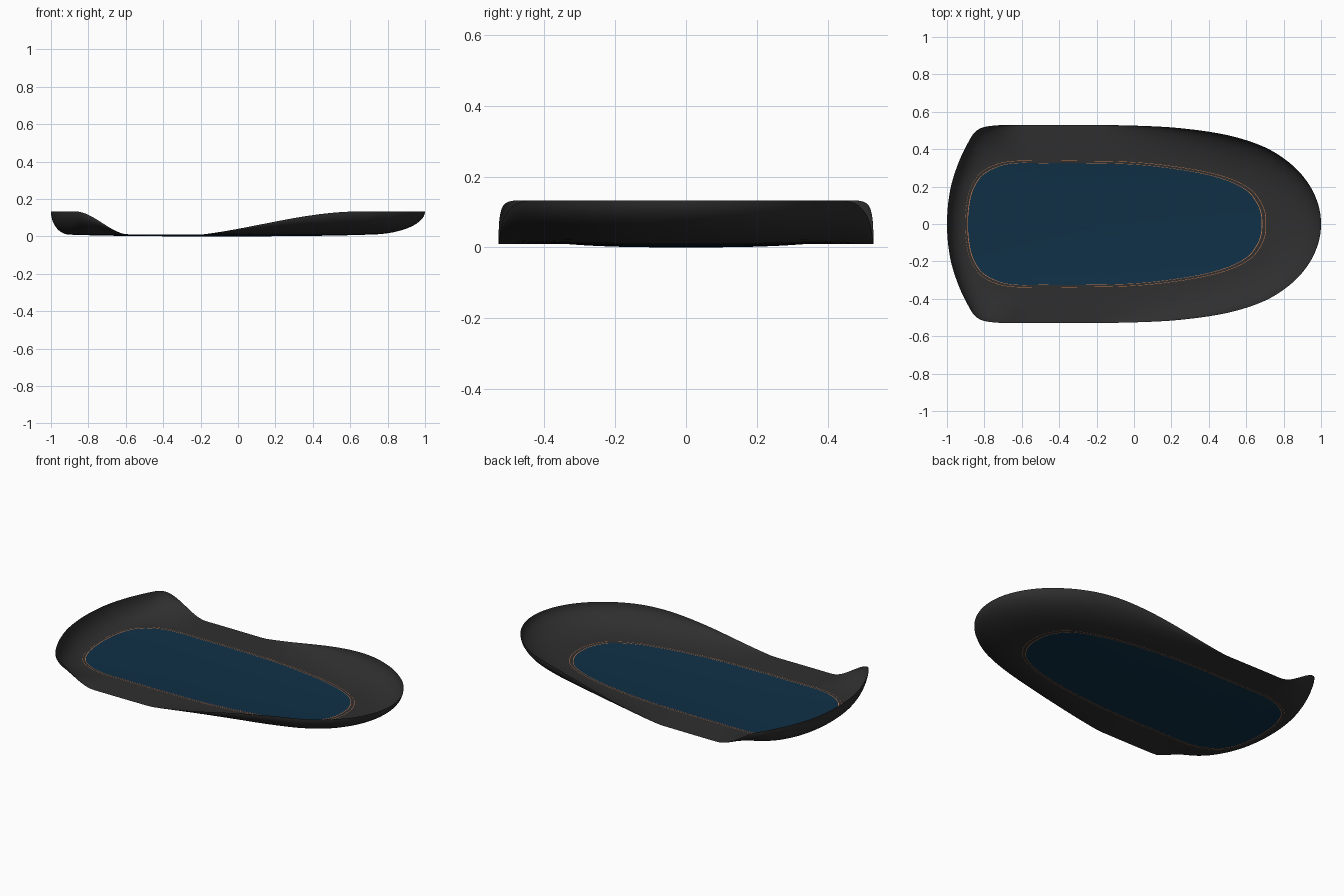
import bpy, math
from mathutils import Vector

if "Cube" in bpy.data.objects:
    bpy.data.objects.remove(bpy.data.objects["Cube"])

BASE, RIM = 0.009, 0.133
STEPS = 8

# Half outlines (nose to tail) of the outer rim and the inner panel
OUTER = [(1, 0), (.983, .11), (.93, .22), (.84, .32), (.70, .41), (.5, .475),
         (.25, .512), (0, .526), (-.3, .53), (-.6, .53), (-.76, .525),
         (-.84, .50), (-.89, .43), (-.945, .31), (-.985, .17), (-1, 0)]
INNER = [(.695, 0), (.69, .06), (.665, .12), (.615, .18), (.51, .235), (.36, .276),
         (.17, .306), (-.02, .324), (-.25, .33), (-.5, .33), (-.63, .33),
         (-.73, .313), (-.82, .265), (-.87, .19), (-.893, .1), (-.9, 0)]


def outline(half):
    """Closed smooth loop through a mirrored half outline."""
    pts = [Vector(p) for p in half + [(x, -y) for x, y in half[-2:0:-1]]]
    n, loop = len(pts), []
    for i in range(n):
        a, b, c, d = (pts[(i + k) % n] for k in (-1, 0, 1, 2))
        for s in range(STEPS):
            t = s / STEPS
            loop.append(0.5 * (2 * b + (c - a) * t + (2 * a - 5 * b + 4 * c - d) * t * t
                               + (3 * b - a - 3 * c + d) * t ** 3))
    return loop


outer, inner = outline(OUTER), outline(INNER)
CENTRE = Vector((-.12, 0))


def ease(t):
    t = min(max(t, 0), 1)
    return t * t * (3 - 2 * t)


def rim_height(x):
    """Rim is high at nose and tail, low in the middle."""
    t = min(max((x + .2) / .85, 0), 1)
    front = (math.sin(t * math.pi / 2) + ease(t)) / 2
    return BASE + (RIM - BASE) * max(front, ease((-.58 - x) / .29))


def floor_row(k):
    """Row of the shallow floor, k from centre 0 to edge 1."""
    return [(*CENTRE.lerp(p, k), BASE * k ** 3) for p in inner]


def wall_row(s):
    """Row of the curved wall, s from floor edge 0 to rim 1."""
    lift = 1 - math.sqrt(max(0, 1 - s * s))
    return [(*p.lerp(q, s), BASE + (rim_height(q.x) - BASE) * lift)
            for p, q in zip(inner, outer)]


def sheet(name, strips, colour, cap=False):
    """Mesh made of one or more strips of matching closed rows."""
    verts, faces, n = [], [], len(inner)
    for rows in strips:
        for r, row in enumerate(rows):
            o = len(verts)
            verts += row
            if r:
                faces += [(o - n + i, o + i, o + (i + 1) % n, o - n + (i + 1) % n)
                          for i in range(n)]
    if cap:
        verts.append((*CENTRE, 0))
        faces += [(len(verts) - 1, i, (i + 1) % n) for i in range(n)]
    mesh = bpy.data.meshes.new(name)
    mesh.from_pydata(verts, [], faces)
    mesh.shade_smooth()
    mat = bpy.data.materials.new(name)
    mat.diffuse_color = (*colour, 1)
    mat.use_nodes = True
    mat.node_tree.nodes["Principled BSDF"].inputs["Base Color"].default_value = mat.diffuse_color
    mesh.materials.append(mat)
    obj = bpy.data.objects.new(name, mesh)
    bpy.context.collection.objects.link(obj)
    return obj


K, S = (.984, .989), (.03, .039)    # seam line positions

# Blue floor panel
sheet("floor_panel", [[floor_row(k) for k in (.15, .3, .45, .6, .75, .88, K[0])]],
      (.005, .03, .062), cap=True)

# Two thin orange seam lines
sheet("seam_lines", [[floor_row(k) for k in K], [wall_row(s) for s in S]], (.55, .2, .08))

# Dark border between the seams and the upturned wall
wall = [S[1]] + [math.sin(i / 14 * math.pi / 2) for i in range(1, 15)]
sheet("wall", [[floor_row(K[1]), floor_row(1), wall_row(S[0])],
               [wall_row(s) for s in wall]], (.028, .028, .028))
